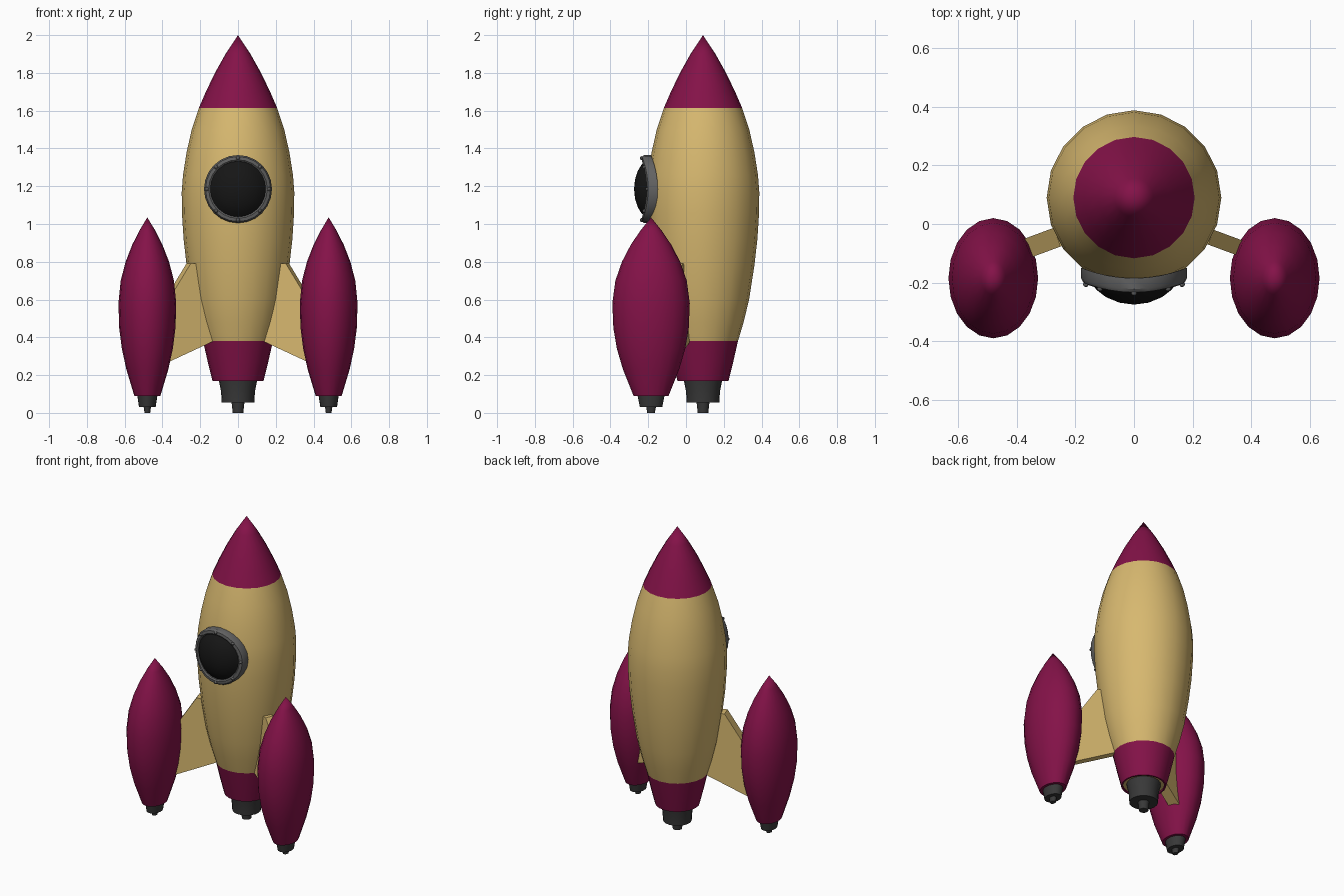
import bpy, bmesh, math
from mathutils import Vector

if "Cube" in bpy.data.objects:
    bpy.data.objects.remove(bpy.data.objects["Cube"])


def material(name, rgb):
    m = bpy.data.materials.new(name)
    m.diffuse_color = (*rgb, 1)
    m.use_nodes = True
    m.node_tree.nodes["Principled BSDF"].inputs["Base Color"].default_value = m.diffuse_color
    return m


CREAM = material("cream_yellow", (0.68, 0.48, 0.16))
RED = material("magenta", (0.23, 0.006, 0.065))
DARK = material("dark_metal", (0.04, 0.04, 0.04))
RING = material("ring_metal", (0.12, 0.12, 0.12))
GLASS = material("black_glass", (0.008, 0.008, 0.008))


def finish(name, bm, mat, angle=35):
    bmesh.ops.recalc_face_normals(bm, faces=bm.faces)
    me = bpy.data.meshes.new(name)
    bm.to_mesh(me)
    bm.free()
    me.materials.append(mat)
    ob = bpy.data.objects.new(name, me)
    bpy.context.collection.objects.link(ob)
    bpy.ops.object.select_all(action='DESELECT')
    ob.select_set(True)
    bpy.context.view_layer.objects.active = ob
    if angle:
        bpy.ops.object.shade_smooth_by_angle(angle=math.radians(angle))
    return ob


def lathe(name, profile, mat, centre, sy=1.0, n=20):
    """Spin (radius, z) points about a vertical axis, stretched by sy in y."""
    bm = bmesh.new()
    vs = [bm.verts.new((r, 0, z)) for r, z in profile]
    es = [bm.edges.new(p) for p in zip(vs, vs[1:])]
    bmesh.ops.spin(bm, geom=vs + es, cent=(0, 0, 0), axis=(0, 0, 1),
                   angle=math.tau, steps=n)
    bmesh.ops.remove_doubles(bm, verts=bm.verts, dist=1e-4)
    for v in bm.verts:
        v.co = Vector((v.co.x + centre[0], v.co.y * sy + centre[1], v.co.z))
    return finish(name, bm, mat)


# Main hull: nose, body, tail band and nozzle
C = (0, 0.09)
lathe("nose_cone", [(0, 2.0), (0.066, 1.9), (0.122, 1.8), (0.170, 1.7), (0.207, 1.615)], RED, C)
lathe("hull", [(0.207, 1.615), (0.245, 1.5), (0.272, 1.38), (0.291, 1.26), (0.298, 1.17),
               (0.297, 1.06), (0.288, 0.92), (0.272, 0.78), (0.244, 0.6), (0.215, 0.48),
               (0.185, 0.38)], CREAM, C)
lathe("tail_band", [(0.185, 0.38), (0.160, 0.27), (0.135, 0.17), (0.125, 0.17), (0.125, 0.185)], RED, C)
lathe("tail_plate", [(0.126, 0.18), (0, 0.18)], CREAM, C)
lathe("main_nozzle", [(0, 0.18), (0.103, 0.18), (0.090, 0.115), (0.086, 0.055), (0.074, 0.055),
                      (0.034, 0.055), (0.028, 0.0), (0, 0.0)], DARK, C)

for side, label in ((-1, "left"), (1, "right")):
    # Side boosters, oval in plan
    P = (0.48 * side, -0.185)
    lathe(label + "_booster", [(0, 1.035), (0.042, 0.965), (0.080, 0.89), (0.115, 0.8), (0.141, 0.7),
                               (0.153, 0.58), (0.149, 0.45), (0.135, 0.34), (0.111, 0.23),
                               (0.069, 0.09), (0, 0.09)], RED, P, 1.34)
    lathe(label + "_booster_nozzle", [(0, 0.10), (0.053, 0.09), (0.044, 0.03), (0.019, 0.03),
                                      (0.015, 0.0), (0, 0.0)], DARK, P, 1.34)
    # Swept fins between hull and boosters
    bm = bmesh.new()
    t = 0.034 if side < 0 else 0.027
    outline = [(0.12, 0.79), (0.262, 0.79), (0.42, 0.53), (0.42, 0.25), (0.14, 0.38), (0.10, 0.38)]
    rows = []
    for k in (-1, 1):
        rows.append([bm.verts.new((side * (x + 0.33 * k * t), 0.052 - 0.37 * x + 0.943 * k * t, z))
                     for x, z in outline])
        bm.faces.new(rows[-1])
    for i in range(len(outline)):
        j = (i + 1) % len(outline)
        bm.faces.new((rows[0][i], rows[0][j], rows[1][j], rows[1][i]))
    finish(label + "_fin", bm, CREAM, 0)

# Porthole, curved to follow the hull
WZ = 1.185


def porthole(name, profile, mat, bend, n=24, closed=False):
    """Spin (radius, forward depth) about the y axis, then bend round the hull."""
    bm = bmesh.new()
    vs = [bm.verts.new((r, -d, 0)) for r, d in profile]
    ends = vs[1:] + vs[:1] if closed else vs[1:]
    es = [bm.edges.new(p) for p in zip(vs, ends)]
    bmesh.ops.spin(bm, geom=vs + es, cent=(0, 0, 0), axis=(0, 1, 0), angle=math.tau, steps=n)
    bmesh.ops.remove_doubles(bm, verts=bm.verts, dist=1e-4)
    for v in bm.verts:
        v.co.y += bend * v.co.x ** 2
        v.co.z += WZ
    return finish(name, bm, mat)


porthole("porthole_ring", [(0.18, 0.185), (0.18, 0.222), (0.172, 0.233), (0.155, 0.235),
                           (0.147, 0.228), (0.147, 0.185)], RING, 1.1, closed=True)
porthole("porthole_glass", [(0.15, 0.215), (0.125, 0.238), (0.095, 0.256), (0.05, 0.270), (0, 0.275)],
         GLASS, 0.7)

# Ring of eight bolts
bm = bmesh.new()
for i in range(8):
    a = i * math.tau / 8
    x, z = 0.164 * math.cos(a), 0.164 * math.sin(a)
    new = bmesh.ops.create_uvsphere(bm, u_segments=8, v_segments=6, radius=0.01)["verts"]
    bmesh.ops.translate(bm, verts=new, vec=(x, -0.235 + 1.1 * x * x, WZ + z))
finish("porthole_bolts", bm, RING)
